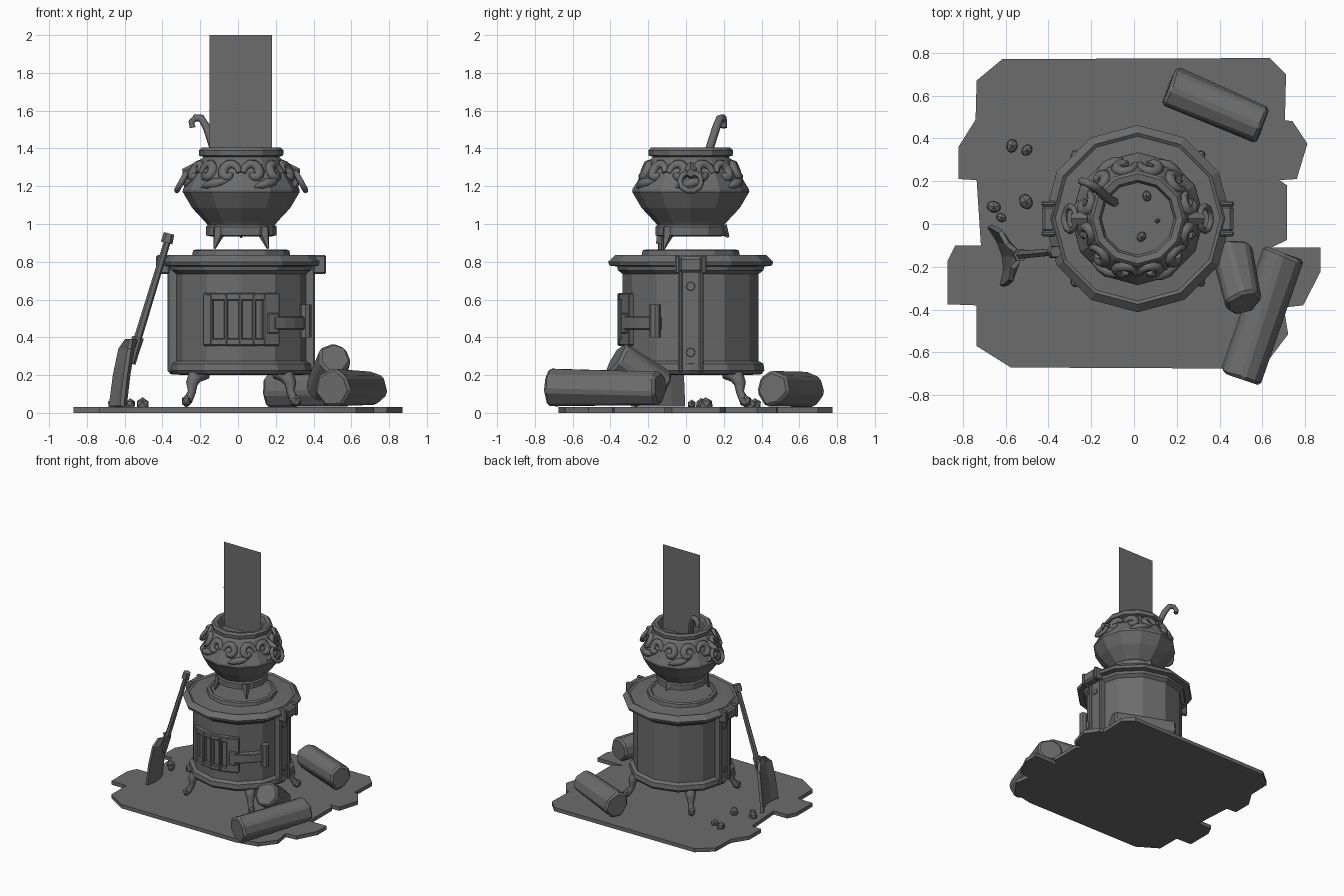
import bpy, bmesh, math, random
from math import sin, cos, radians, pi
from mathutils import Vector, Matrix

random.seed(4)
if "Cube" in bpy.data.objects:
    bpy.data.objects.remove(bpy.data.objects["Cube"], do_unlink=True)

iron = bpy.data.materials.new("dark_grey")
iron.use_nodes = True
GREY = (0.15, 0.15, 0.15, 1)
iron.diffuse_color = GREY
iron.node_tree.nodes["Principled BSDF"].inputs["Base Color"].default_value = GREY

CX, CY = 0.017, 0.025   # axis shared by stove and pot


def add_mesh(name, me):
    me.materials.clear()
    me.materials.append(iron)
    ob = bpy.data.objects.new(name, me)
    bpy.context.collection.objects.link(ob)
    return ob


def finish(name, bm):
    bmesh.ops.recalc_face_normals(bm, faces=bm.faces)
    me = bpy.data.meshes.new(name)
    bm.to_mesh(me)
    bm.free()
    return add_mesh(name, me)


def bevel(ob, width):
    mod = ob.modifiers.new("bevel", 'BEVEL')
    mod.width, mod.segments = width, 1
    return ob


def polar(r, a, z):
    return Vector((CX + r * cos(a), CY + r * sin(a), z))


def lathe(name, profile, n=12):
    bm = bmesh.new()
    rings = [[bm.verts.new(polar(r, 2 * pi * k / n, z)) for k in range(n)] for r, z in profile]
    for a, b in zip(rings, rings[1:]):
        for k in range(n):
            bm.faces.new((a[k], a[(k + 1) % n], b[(k + 1) % n], b[k]))
    bm.faces.new(rings[0])
    bm.faces.new(rings[-1])
    return finish(name, bm)


def arc_panel(name, a0, a1, z0, z1, r0, r1, n=4):
    """Curved block hugging the stove wall, angles in degrees."""
    bm = bmesh.new()
    rows = []
    for k in range(n + 1):
        a = radians(a0 + (a1 - a0) * k / n)
        rows.append([bm.verts.new(polar(r, a, z)) for r, z in ((r0, z0), (r1, z0), (r1, z1), (r0, z1))])
    for p, q in zip(rows, rows[1:]):
        for k in range(4):
            bm.faces.new((p[k], p[(k + 1) % 4], q[(k + 1) % 4], q[k]))
    bm.faces.new(rows[0])
    bm.faces.new(rows[-1])
    return bevel(finish(name, bm), 0.006)


def box(name, centre, size, edge=0.008):
    bm = bmesh.new()
    bmesh.ops.create_cube(bm, size=1, matrix=Matrix.Translation(centre) @ Matrix.Diagonal((*size, 1)))
    return bevel(finish(name, bm), edge)


def tube(name, pts, radii, depth=1.0):
    cu = bpy.data.curves.new(name, 'CURVE')
    cu.dimensions, cu.bevel_depth, cu.bevel_resolution, cu.use_fill_caps = '3D', depth, 1, True
    sp = cu.splines.new('POLY')
    sp.points.add(len(pts) - 1)
    for p, co, r in zip(sp.points, pts, radii):
        p.co, p.radius = (*co, 1), r
    tmp = bpy.data.objects.new(name + "_path", cu)
    bpy.context.collection.objects.link(tmp)
    me = bpy.data.meshes.new_from_object(tmp)
    bpy.data.objects.remove(tmp, do_unlink=True)
    return add_mesh(name, me)


def rod(name, p, q, r1, r2, n, jitter=0.0):
    p, q = Vector(p), Vector(q)
    d = q - p
    bm = bmesh.new()
    m = Matrix.Translation((p + q) / 2) @ d.to_track_quat('Z', 'Y').to_matrix().to_4x4()
    bmesh.ops.create_cone(bm, cap_ends=True, segments=n, radius1=r1, radius2=r2, depth=d.length, matrix=m)
    for v in bm.verts:
        v.co += Vector([random.uniform(-jitter, jitter) for _ in range(3)])
    return finish(name, bm)


def lump(name, co, size, squash=1.0):
    bm = bmesh.new()
    m = Matrix.Translation(co) @ Matrix.Rotation(random.uniform(0, 3), 4, 'Z') @ Matrix.Diagonal((1, .8, squash, 1))
    bmesh.ops.create_icosphere(bm, subdivisions=1, radius=size, matrix=m)
    return finish(name, bm)


# Ragged floor slab
outline = [(-.615, .77), (.635, .775), (.71, .7), (.705, .485), (.74, .48), (.81, .375), (.76, .21),
           (.68, .205), (.715, .18), (.715, -.075), (.64, -.11), (.87, -.11), (.87, -.225), (.79, -.38),
           (.7, -.39), (.72, -.515), (.625, -.64), (.45, -.675), (-.575, -.67), (-.735, -.57), (-.735, -.38),
           (-.87, -.375), (-.87, -.17), (-.835, -.1), (-.715, -.1), (-.735, .205), (-.82, .21),
           (-.82, .36), (-.74, .487), (-.735, .67)]
bm = bmesh.new()
base = bm.faces.new([bm.verts.new((x, y, 0)) for x, y in outline])
top = bmesh.ops.extrude_face_region(bm, geom=[base])["geom"]
bmesh.ops.translate(bm, vec=(0, 0, .03), verts=[g for g in top if isinstance(g, bmesh.types.BMVert)])
finish("floor_slab", bm)

# Stove drum with rims and top plate
lathe("stove_body", [(.3, .2), (.375, .205), (.39, .225), (.385, .26), (.36, .275), (.36, .735),
                     (.385, .755), (.39, .775), (.43, .78), (.437, .8), (.4, .835), (.385, .825), (.3, .83),
                     (.26, .835), (.255, .86), (.235, .866), (.225, .855)])

# Fire door: backing, frame and grille bars
arc_panel("door_back", -120, -59, .36, .62, .33, .362)
for z0, z1 in ((.355, .395), (.595, .635)):
    arc_panel("door_rail", -122, -58, z0, z1, .33, .387)
for a0, a1 in ((-122, -114), (-104, -101), (-92, -89), (-81, -78), (-72, -58)):
    arc_panel("door_bar", a0, a1, .36, .63, .33, .387, 1)
arc_panel("door_latch", -64, -26, .44, .51, .34, .4)
arc_panel("latch_seat", -69, -60, .42, .53, .34, .398, 1)
rod("door_hinge", polar(.39, radians(-29), .4), polar(.39, radians(-29), .575), .03, .03, 8)

# Side straps with bolts and rim clamps
for s in (-1, 1):
    box("side_strap", (CX + s * .36, CY, .49), (.04, .11, .54))
    for e in (-1, 1):
        box("strap_edge", (CX + s * .362, CY + e * .055, .49), (.056, .024, .55))
    for z in (.32, .67):
        rod("strap_bolt", (CX + s * .36, CY, z), (CX + s * .388, CY, z), .03, .022, 8)
    box("rim_clamp", (CX + s * .41, CY, .785), (.075, .13, .085), .015)
    for e in (-1, 1):
        box("clamp_lug", (CX + s * .415, CY + e * .07, .785), (.07, .025, .1))

# Curved stove legs
for a in (45, 135, 225, 315):
    t = radians(a)
    tube("stove_leg", [polar(r, t, z) for r, z in ((.27, .215), (.345, .195), (.37, .155), (.37, .11), (.4, .065))],
         (.04, .042, .032, .022, .025))
    lump("stove_foot", polar(.41, t, .062), .034)

# Cauldron
lathe("cauldron", [(.12, .96), (.165, .935), (.187, .94), (.187, .985), (.178, .995), (.19, 1.01), (.26, 1.085),
                   (.31, 1.17), (.308, 1.185), (.283, 1.225), (.25, 1.285), (.218, 1.34), (.2, 1.355), (.222, 1.362),
                   (.225, 1.39), (.21, 1.405), (.18, 1.4), (.168, 1.37), (.168, 1.32)])
for a in (-135, -45, 90):
    t = radians(a)
    rod("cauldron_foot", polar(.16, t, .975), polar(.2, t, .87 if a < 0 else .93), .04, .006, 5)
for x, y, r in ((.06, .13, .028), (.035, -.06, .028), (.11, .015, .014)):
    lump("broth_bubble", (x, y, 1.325), r)


# Scrollwork raised on the cauldron shoulder
def shoulder(a, z):
    return polar(.3 - (z - 1.18) * .52, radians(a), z)


for k in range(6):
    for s in (-1, 1):
        mid = 30 + 60 * k
        curl = []
        for i in range(11):
            t = i / 10
            w = (1 - .8 * t)
            ang = pi * (1.0 - 1.9 * t)
            curl.append(shoulder(mid + s * (15 + 13 * w * cos(ang)), 1.27 + .06 * w * sin(ang)))
        tube("shoulder_scroll", curl, [.012 + .016 * sin(pi * (i + 1) / 12) for i in range(11)])
    leaf = [shoulder(60 * k + d, 1.215 + .0012 * d) for d in (-16, -8, 0, 8, 16)]
    tube("shoulder_leaf", leaf, (.006, .022, .03, .022, .006))

# Ring handles hanging from side lugs
for s in (-1, 1):
    ctr = Vector((CX + s * .315, CY, 1.225))
    slope = Vector((-s * .55, 0, 1)).normalized()
    loop = [ctr + slope * (.058 * sin(i * pi / 5)) + Vector((0, .058 * cos(i * pi / 5), 0)) for i in range(11)]
    tube("ring_handle", loop, [.015] * 11)
    rod("handle_lug", (CX + s * .23, CY, 1.28), (CX + s * .31, CY, 1.27), .05, .022, 6)

# Hooked ladle and smoke sheet
tube("ladle", [(-.24, .2, 1.51), (-.247, .2, 1.54), (-.225, .195, 1.562), (-.195, .18, 1.56), (-.165, .16, 1.51),
               (-.13, .125, 1.4), (-.09, .1, 1.31)], (.018, .018, .02, .021, .022, .022, .022))
bm = bmesh.new()
bm.faces.new([bm.verts.new((x, .037, z)) for x, z in ((-.15, 1.32), (.18, 1.32), (.18, 2), (-.15, 2))])
finish("smoke_sheet", bm)

# Shovel leaning on the stove
rod("shovel_handle", (-.55, -.145, .33), (-.37, -.13, .92), .022, .018, 6)
rod("shovel_grip", (-.378, -.13, .9), (-.365, -.13, .95), .032, .028, 6)
rod("shovel_socket", (-.565, -.145, .26), (-.53, -.145, .4), .022, .032, 6)
bm = bmesh.new()
rows = [[bm.verts.new((x - .04 * t * t - .03 * t * w, -.15 + .14 * t * w, z)) for t in (-1, -.5, 0, .5, 1)]
        for x, z, w in ((-.605, .035, 1), (-.585, .2, .95), (-.56, .34, .82), (-.54, .39, .4))]
for p, q in zip(rows, rows[1:]):
    for k in range(4):
        bm.faces.new((p[k], p[k + 1], q[k + 1], q[k]))
blade = finish("shovel_blade", bm)
mod = blade.modifiers.new("thickness", 'SOLIDIFY')
mod.thickness, mod.offset = .022, 0

# Firewood and scattered coal
for name, p, q, r in (("front_log", (.5, -.72, .135), (.7, -.14, .13), .102),
                      ("leaning_log", (.45, -.12, .13), (.51, -.37, .295), .1),
                      ("back_log", (.16, .64, .13), (.6, .455, .13), .102)):
    bevel(rod(name, p, q, r, r * .97, 7, .01), .015)
for x, y, r in ((-.57, .365, .036), (-.5, .345, .032), (-.505, .105, .042), (-.655, .08, .038), (-.62, .03, .028)):
    lump("coal", (x, y, .045), r, .9)
